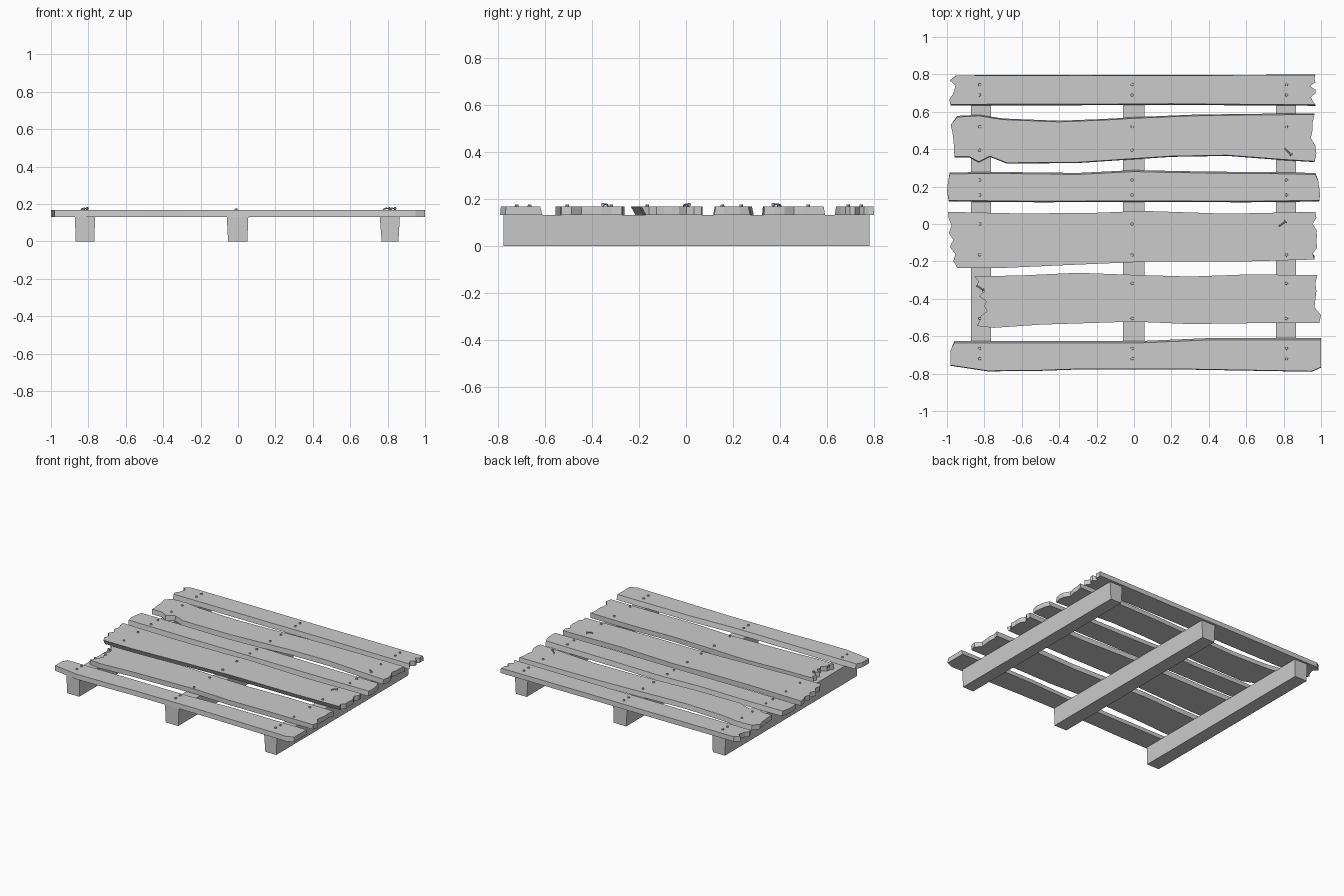
import bpy, bmesh, math
from mathutils import Vector

Z_LOW, Z_TOP = 0.132, 0.168


def make_object(name, bm):
    bmesh.ops.recalc_face_normals(bm, faces=bm.faces[:])
    mesh = bpy.data.meshes.new(name)
    bm.to_mesh(mesh)
    bm.free()
    obj = bpy.data.objects.new(name, mesh)
    bpy.context.collection.objects.link(obj)
    return obj


def loft(name, low, high):
    """Close two matching outlines into a solid."""
    bm = bmesh.new()
    a = [bm.verts.new(p) for p in low]
    b = [bm.verts.new(p) for p in high]
    bm.faces.new(a[::-1])
    bm.faces.new(b)
    for i in range(len(a)):
        j = (i + 1) % len(a)
        bm.faces.new((a[i], a[j], b[j], b[i]))
    return make_object(name, bm)


def plank(name, front, back, left, right, front_shift=0.0, back_shift=0.0):
    """Long edges run left to right; end lists hold x steps from front to back.
    The shifts move the lower long edges for sloping sides."""
    def end(xs, y0, y1):
        n = len(xs) + 1
        return [(x, y0 + (y1 - y0) * (i + 1) / n) for i, x in enumerate(xs)]
    rim = (front + end(right, front[-1][1], back[-1][1]) + back[::-1]
           + end(left, front[0][1], back[0][1])[::-1])
    nf, nr, nb = len(front), len(right), len(back)
    low = []
    for i, (x, y) in enumerate(rim):
        if i < nf:
            y += front_shift
        elif nf + nr <= i < nf + nr + nb:
            y += back_shift
        low.append((x, y, Z_LOW))
    return loft(name, low, [(x, y, Z_TOP) for x, y in rim])


def stringer(name, low_x, top_x):
    """Bearer beam running front to back."""
    def rect(xs, z):
        return [(xs[0], -0.775, z), (xs[1], -0.775, z), (xs[1], 0.78, z), (xs[0], 0.78, z)]
    return loft(name, rect(low_x, 0.0), rect(top_x, Z_LOW))


# bearer beams
stringer("left_stringer", (-0.868, -0.767), (-0.872, -0.765))
stringer("middle_stringer", (-0.053, 0.05), (-0.06, 0.055))
stringer("right_stringer", (0.768, 0.858), (0.758, 0.865))

# deck planks, front to back
plank("front_plank",
      [(-0.98, -0.755), (-0.78, -0.785), (-0.5, -0.782), (-0.3, -0.775), (0.2, -0.774),
       (0.95, -0.787), (1.0, -0.765)],
      [(-0.96, -0.635), (0.05, -0.635), (0.4, -0.62), (1.0, -0.62)],
      [-0.98, -0.98], [1.0], -0.003, 0.01)
plank("second_plank",
      [(-0.84, -0.545), (-0.75, -0.555), (-0.5, -0.538), (0, -0.522), (0.3, -0.535),
       (0.65, -0.53), (0.99, -0.53)],
      [(-0.855, -0.28), (-0.6, -0.275), (-0.3, -0.261), (0, -0.272), (0.3, -0.281),
       (0.6, -0.27), (0.98, -0.273)],
      [-0.825, -0.82, -0.785, -0.80, -0.79, -0.83, -0.80, -0.845, -0.83],
      [1.0, 0.965, 0.97, 0.975, 0.97])
plank("third_plank",
      [(-0.945, -0.235), (-0.7, -0.235), (-0.3, -0.217), (0.1, -0.2), (0.6, -0.2), (0.965, -0.19)],
      [(-0.995, 0.065), (-0.6, 0.056), (-0.2, 0.06), (0.05, 0.07), (0.5, 0.055), (0.97, 0.065)],
      [-0.965, -0.955, -0.985, -0.965, -0.99, -0.975, -0.99],
      [0.955, 0.98, 0.975, 0.978, 0.975, 0.955, 0.975], 0.02, 0.0)
plank("fourth_plank",
      [(-0.99, 0.126), (-0.5, 0.122), (0, 0.124), (0.6, 0.122), (0.99, 0.126)],
      [(-0.985, 0.268), (-0.7, 0.27), (-0.3, 0.265), (0, 0.28), (0.4, 0.272), (0.7, 0.27),
       (0.97, 0.265)],
      [-1.0, -0.995], [0.995, 0.99, 0.985], -0.006, 0.008)
plank("fifth_plank",
      [(-0.96, 0.36), (-0.88, 0.36), (-0.83, 0.333), (-0.77, 0.363), (-0.68, 0.327), (-0.3, 0.33),
       (0, 0.35), (0.2, 0.363), (0.5, 0.368), (0.8, 0.345), (0.965, 0.335)],
      [(-0.945, 0.572), (-0.83, 0.578), (-0.7, 0.558), (-0.4, 0.546), (-0.15, 0.556), (0, 0.565),
       (0.3, 0.578), (0.6, 0.583), (0.965, 0.585)],
      [-0.962, -0.965, -0.97, -0.98], [0.975, 0.97, 0.945, 0.955, 0.955], -0.004, 0.006)
plank("back_plank",
      [(-0.98, 0.64), (-0.2, 0.641), (0.2, 0.643), (0.6, 0.64), (0.97, 0.638)],
      [(-0.95, 0.793), (-0.3, 0.795), (0.2, 0.794), (0.97, 0.797)],
      [-0.988, -0.97, -0.96, -0.955, -0.985],
      [0.955, 0.945, 0.97, 0.97, 0.94, 0.97, 0.965], -0.006, 0.002)


# nail heads at each crossing
def nail(name, x, y):
    bm = bmesh.new()
    bmesh.ops.create_cone(bm, cap_ends=True, segments=8, radius1=0.009, radius2=0.007, depth=0.014)
    bmesh.ops.translate(bm, verts=bm.verts[:], vec=(x, y, Z_TOP + 0.001))
    make_object(name, bm)


# nails pulled loose and bent over
def bent_nail(name, start, stop):
    a, b = Vector((*start, Z_TOP - 0.005)), Vector((*stop, Z_TOP + 0.008))
    path = [a, a.lerp(b, 0.15) + Vector((0, 0, 0.009)), a.lerp(b, 0.5) + Vector((0, 0, 0.008)), b]
    axis = (b - path[2]).normalized()
    path += [b, b + axis * 0.005]
    radii = [0.004, 0.004, 0.004, 0.004, 0.009, 0.008]
    dirs = [path[1] - a, b - a, b - a, axis, axis, axis]
    bm = bmesh.new()
    rings = []
    for p, r, d in zip(path, radii, dirs):
        side = Vector((0, 0, 1)).cross(b - a).normalized()
        up = d.normalized().cross(side)
        rings.append([bm.verts.new(p + r * (math.cos(t) * side + math.sin(t) * up))
                      for t in [k * math.tau / 6 for k in range(6)]])
    for r0, r1 in zip(rings, rings[1:]):
        for k in range(6):
            bm.faces.new((r0[k], r0[(k + 1) % 6], r1[(k + 1) % 6], r1[k]))
    bm.faces.new(rings[0][::-1])
    bm.faces.new(rings[-1])
    make_object(name, bm)


nail_rows = [-0.72, -0.665, -0.505, -0.318, -0.165, 0.0, 0.155, 0.235, 0.395, 0.52, 0.69, 0.745]
bent = {(0.815, 0.395): ((0.805, 0.405), (0.838, 0.372)),
        (0.815, 0.0): ((0.775, -0.012), (0.808, 0.012)),
        (-0.825, -0.318): ((-0.84, -0.33), (-0.808, -0.352))}
for x in (-0.825, -0.01, 0.815):
    for y in nail_rows:
        if (x, y) in bent:
            bent_nail("bent_nail", *bent[(x, y)])
        else:
            nail("nail_head", x, y)
